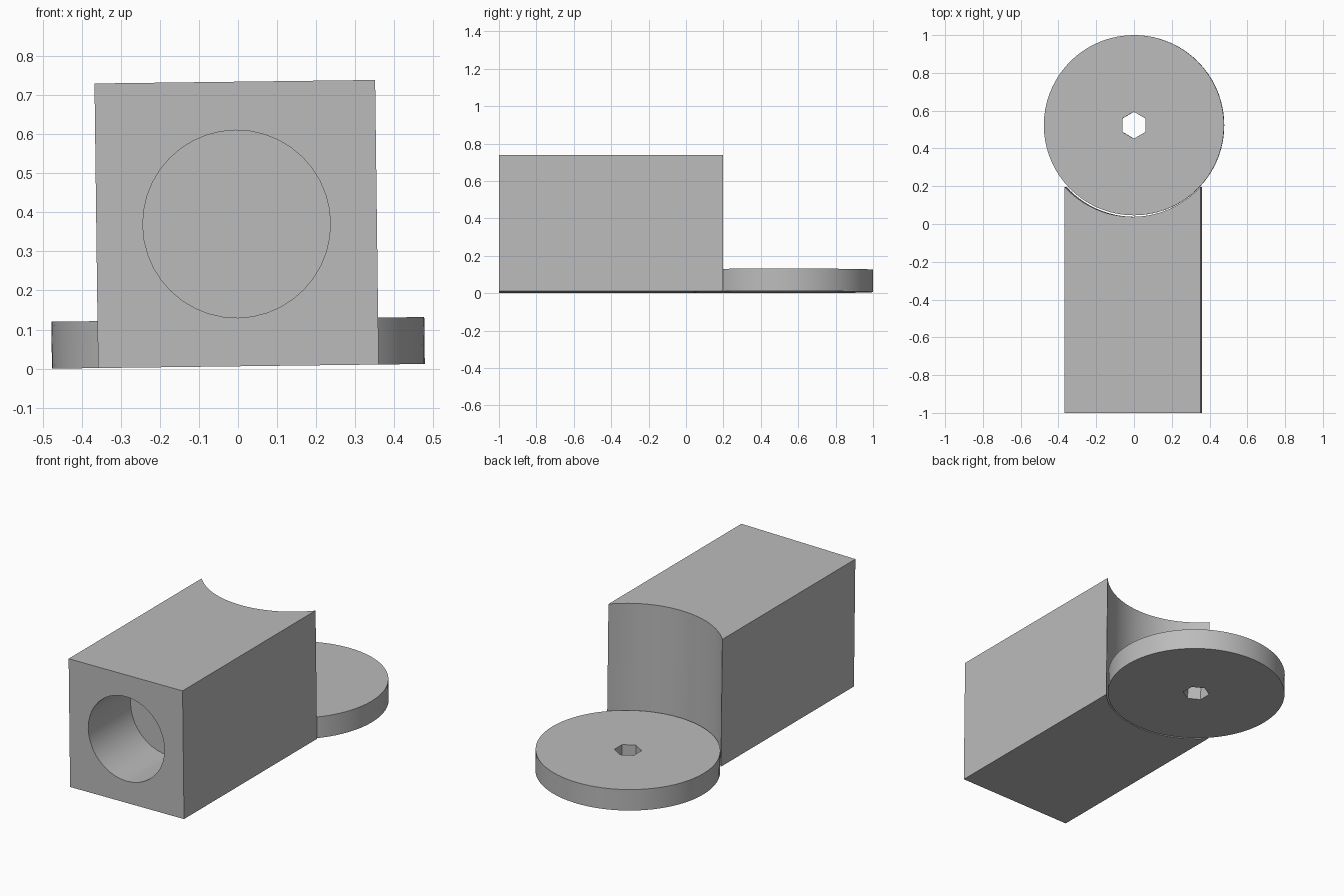
import bpy, bmesh, math
from mathutils import Matrix

cube = bpy.data.objects.get("Cube")
if cube:
    bpy.data.objects.remove(cube, do_unlink=True)

WIDTH, HEIGHT = 0.718, 0.728
FRONT, BACK = -1.0, 0.197
DISC_R, DISC_Y, DISC_H = 0.477, 0.523, 0.12
ROLL = -0.0126  # the whole model leans very slightly sideways

grey = bpy.data.materials.new("plain grey")
grey.use_nodes = True
colour = (0.5, 0.5, 0.5, 1)
grey.diffuse_color = colour
grey.node_tree.nodes["Principled BSDF"].inputs["Base Color"].default_value = colour


def prism(name, outline, z0, z1):
    """Extrude an xy outline from z0 up to z1."""
    bm = bmesh.new()
    face = bm.faces.new([bm.verts.new((x, y, z0)) for x, y in outline])
    top = bmesh.ops.extrude_face_region(bm, geom=[face])["geom"]
    verts = [v for v in top if isinstance(v, bmesh.types.BMVert)]
    bmesh.ops.translate(bm, verts=verts, vec=(0, 0, z1 - z0))
    bmesh.ops.recalc_face_normals(bm, faces=bm.faces)
    mesh = bpy.data.meshes.new(name)
    bm.to_mesh(mesh)
    bm.free()
    mesh.materials.append(grey)
    obj = bpy.data.objects.new(name, mesh)
    bpy.context.collection.objects.link(obj)
    return obj


def ring(radius, y, count, start=0.0):
    angles = [start + math.tau * i / count for i in range(count)]
    return [(radius * math.cos(a), y + radius * math.sin(a)) for a in angles]


def cut(obj, cutter):
    """Subtract the cutter, then remove it."""
    cutter.hide_render = True
    mod = obj.modifiers.new("cut", "BOOLEAN")
    mod.operation, mod.solver, mod.object = "DIFFERENCE", "EXACT", cutter
    bpy.ops.object.select_all(action="DESELECT")
    bpy.context.view_layer.objects.active = obj
    obj.select_set(True)
    bpy.ops.object.modifier_apply(modifier=mod.name)
    bpy.data.objects.remove(cutter, do_unlink=True)


def finish(obj):
    """Smooth the curved walls and apply the lean."""
    bpy.ops.object.select_all(action="DESELECT")
    bpy.context.view_layer.objects.active = obj
    obj.select_set(True)
    bpy.ops.object.shade_smooth_by_angle(angle=math.radians(30))
    lift = DISC_R * math.sin(-ROLL)
    obj.matrix_world = Matrix.Translation((0.001, 0, lift)) @ Matrix.Rotation(ROLL, 4, "Y")


# Block with a concave back that wraps around the disc
half = WIDTH / 2
notch_r = math.hypot(half, DISC_Y - BACK)
sweep = math.asin(half / notch_r)
steps = 24
arc = []
for i in range(steps + 1):
    a = sweep * (1 - 2 * i / steps)
    arc.append((notch_r * math.sin(a), DISC_Y - notch_r * math.cos(a)))
block = prism("block", [(-half, FRONT), (half, FRONT)] + arc, 0, HEIGHT)

# Blind round bore in the front of the block
bore = prism("bore_cutter", ring(0.24, 0, 40), -0.1, 0.38)
bore.matrix_world = Matrix.Translation((0, FRONT, HEIGHT / 2)) @ Matrix.Rotation(-math.pi / 2, 4, "X")
cut(block, bore)
finish(block)

# Flat disc with a hexagonal through hole
disc = prism("disc", ring(DISC_R, DISC_Y, 72), 0, DISC_H)
cut(disc, prism("hex_cutter", ring(0.071, DISC_Y, 6, math.pi / 2), -0.1, DISC_H + 0.1))
finish(disc)
